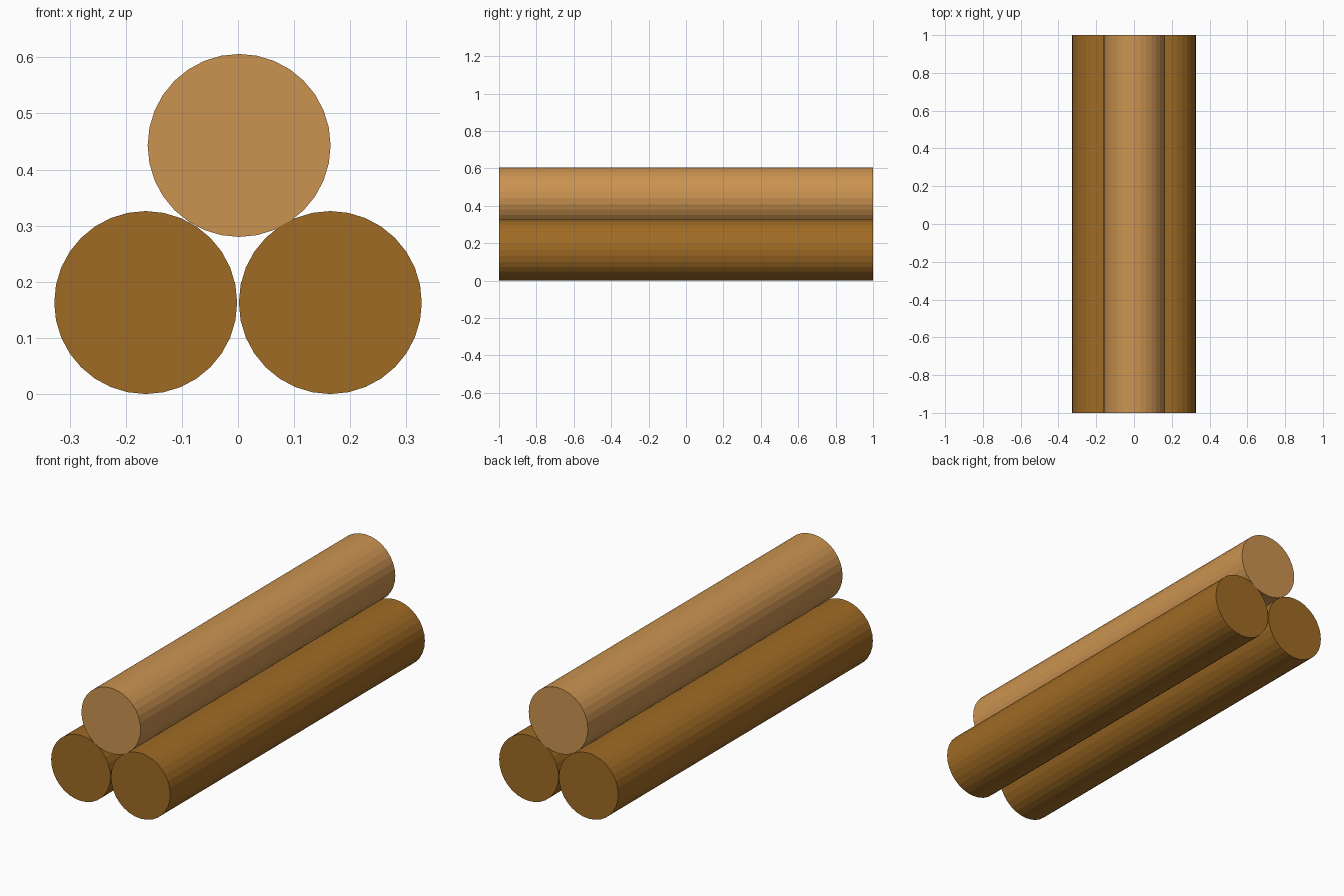
import bpy
from math import pi

cube = bpy.data.objects.get("Cube")
if cube:
    bpy.data.objects.remove(cube, do_unlink=True)

RADIUS = 0.163
LENGTH = 2.0


def make_material(name, color):
    mat = bpy.data.materials.new(name)
    mat.use_nodes = True
    mat.diffuse_color = color
    mat.node_tree.nodes["Principled BSDF"].inputs["Base Color"].default_value = color
    return mat


def add_log(name, x, z, mat):
    bpy.ops.mesh.primitive_cylinder_add(
        vertices=32, radius=RADIUS, depth=LENGTH,
        location=(x, 0, z), rotation=(pi / 2, 0, 0))
    log = bpy.context.object
    log.name = name
    log.data.materials.append(mat)
    return log


dark_wood = make_material("dark wood", (0.35, 0.147, 0.018, 1))
light_wood = make_material("light wood", (0.6, 0.293, 0.082, 1))

# Two logs side by side on the ground
for side, sign in (("left", 1), ("right", -1)):
    add_log(f"{side}_bottom_log", sign * 0.1645, RADIUS, dark_wood)

# One log resting on top
add_log("top_log", 0.002, 0.443, light_wood)
